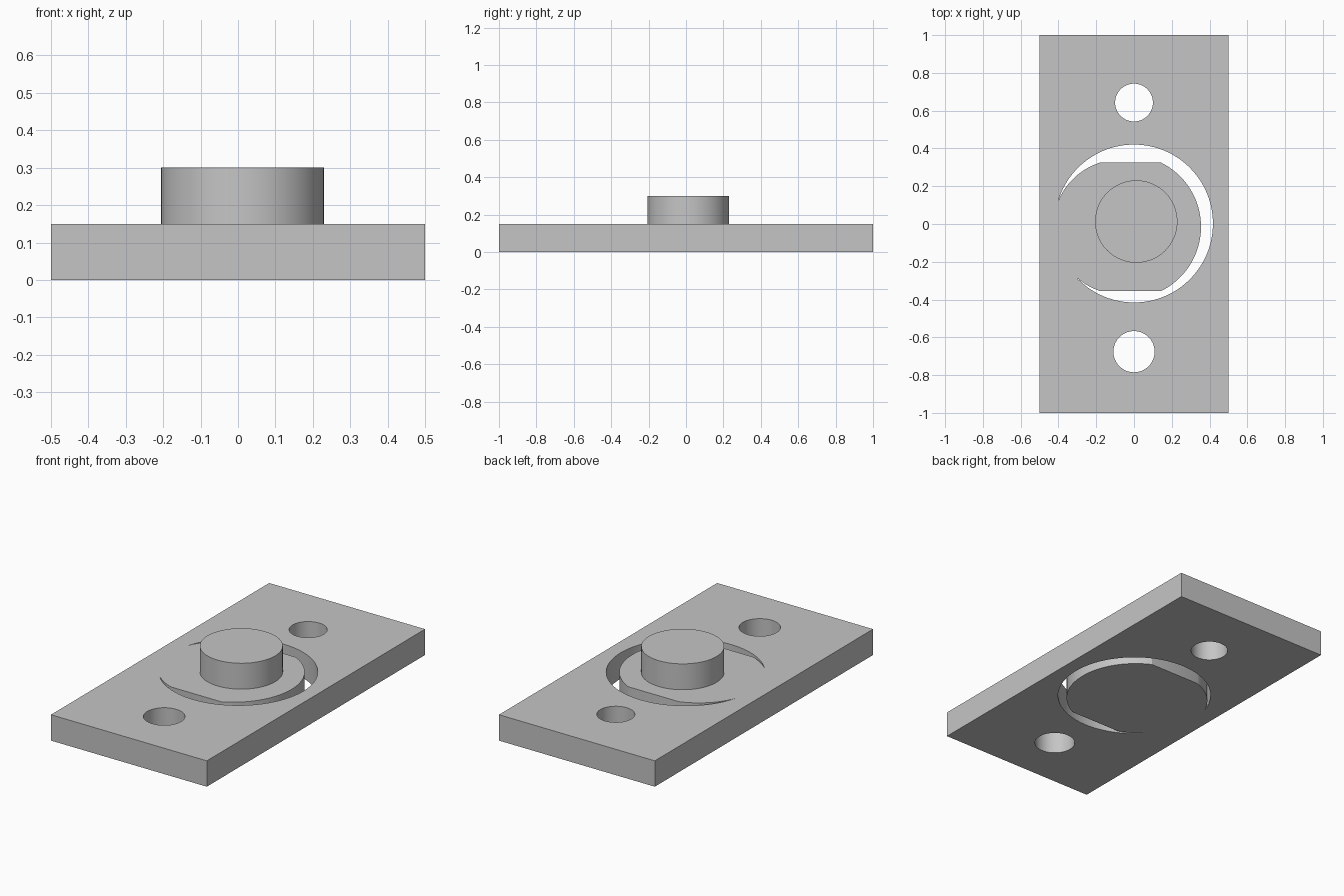
import bpy
from math import atan2, cos, sin, pi, tau, radians, hypot

cube = bpy.data.objects.get("Cube")
if cube:
    bpy.data.objects.remove(cube, do_unlink=True)

THICK = 0.15
grey = bpy.data.materials.new("plain grey")
grey.use_nodes = True
colour = (0.56, 0.56, 0.56, 1)
grey.diffuse_color = colour
grey.node_tree.nodes["Principled BSDF"].inputs["Base Color"].default_value = colour


def arc(centre, start, end, steps=48, clockwise=True):
    """Points from start to end around centre, blending the two radii."""
    cx, cy = centre
    a, b = (atan2(p[1] - cy, p[0] - cx) for p in (start, end))
    ra, rb = (hypot(p[0] - cx, p[1] - cy) for p in (start, end))
    sweep = -((a - b) % tau) if clockwise else (b - a) % tau
    pts = []
    for i in range(steps + 1):
        t = i / steps
        r = ra + (rb - ra) * t
        pts.append((cx + r * cos(a + sweep * t), cy + r * sin(a + sweep * t)))
    return pts


def circle(x, y, r, steps=96):
    return [(x + r * cos(tau * i / steps), y + r * sin(tau * i / steps)) for i in range(steps)]


def prism(name, outline, z0, z1):
    """Extrude a counter-clockwise outline between two heights."""
    n = len(outline)
    verts = [(x, y, z) for z in (z0, z1) for x, y in outline]
    faces = [list(range(n))[::-1], list(range(n, 2 * n))]
    faces += [[i, (i + 1) % n, n + (i + 1) % n, n + i] for i in range(n)]
    mesh = bpy.data.meshes.new(name)
    mesh.from_pydata(verts, [], faces)
    mesh.materials.append(grey)
    obj = bpy.data.objects.new(name, mesh)
    bpy.context.collection.objects.link(obj)
    return obj


# Base plate and round boss
plate = prism("base_plate", [(-0.5, -1), (0.5, -1), (0.5, 1), (-0.5, 1)], 0, THICK)
boss = prism("round_boss", circle(0.012, 0.013, 0.218), THICK / 2, 2 * THICK)

# Crescent slot: outer circle, then back along the flat-sided inner disc
upper_tip, lower_tip = (-0.402, 0.12), (-0.31, -0.277)
top_left, top_right = (-0.18, 0.325), (0.143, 0.325)
low_left, low_right = (-0.18, -0.355), (0.143, -0.355)
left_centre, right_centre = (-0.071, -0.015), (-0.024, -0.015)
inner = (arc(left_centre, upper_tip, top_left, 12)
         + arc(right_centre, top_right, low_right)
         + arc(left_centre, low_left, lower_tip, 8))
outer = arc((0, 0.002), lower_tip, upper_tip, 96, clockwise=False)
slot = prism("slot_cutter", outer[:-1] + inner[:-1], -0.1, 0.4)

# Two screw holes
back_hole = prism("back_hole_cutter", circle(0, 0.643, 0.1), -0.1, 0.4)
front_hole = prism("front_hole_cutter", circle(0, -0.676, 0.109), -0.1, 0.4)

# Combine into one solid
for tool, mode in ((slot, "DIFFERENCE"), (back_hole, "DIFFERENCE"),
                   (front_hole, "DIFFERENCE"), (boss, "UNION")):
    mod = plate.modifiers.new(tool.name, "BOOLEAN")
    mod.operation, mod.object, mod.solver = mode, tool, "EXACT"
bpy.context.view_layer.objects.active = plate
plate.select_set(True)
for mod in list(plate.modifiers):
    bpy.ops.object.modifier_apply(modifier=mod.name)
for tool in (slot, back_hole, front_hole, boss):
    bpy.data.objects.remove(tool, do_unlink=True)
bpy.ops.object.shade_smooth_by_angle(angle=radians(25))
